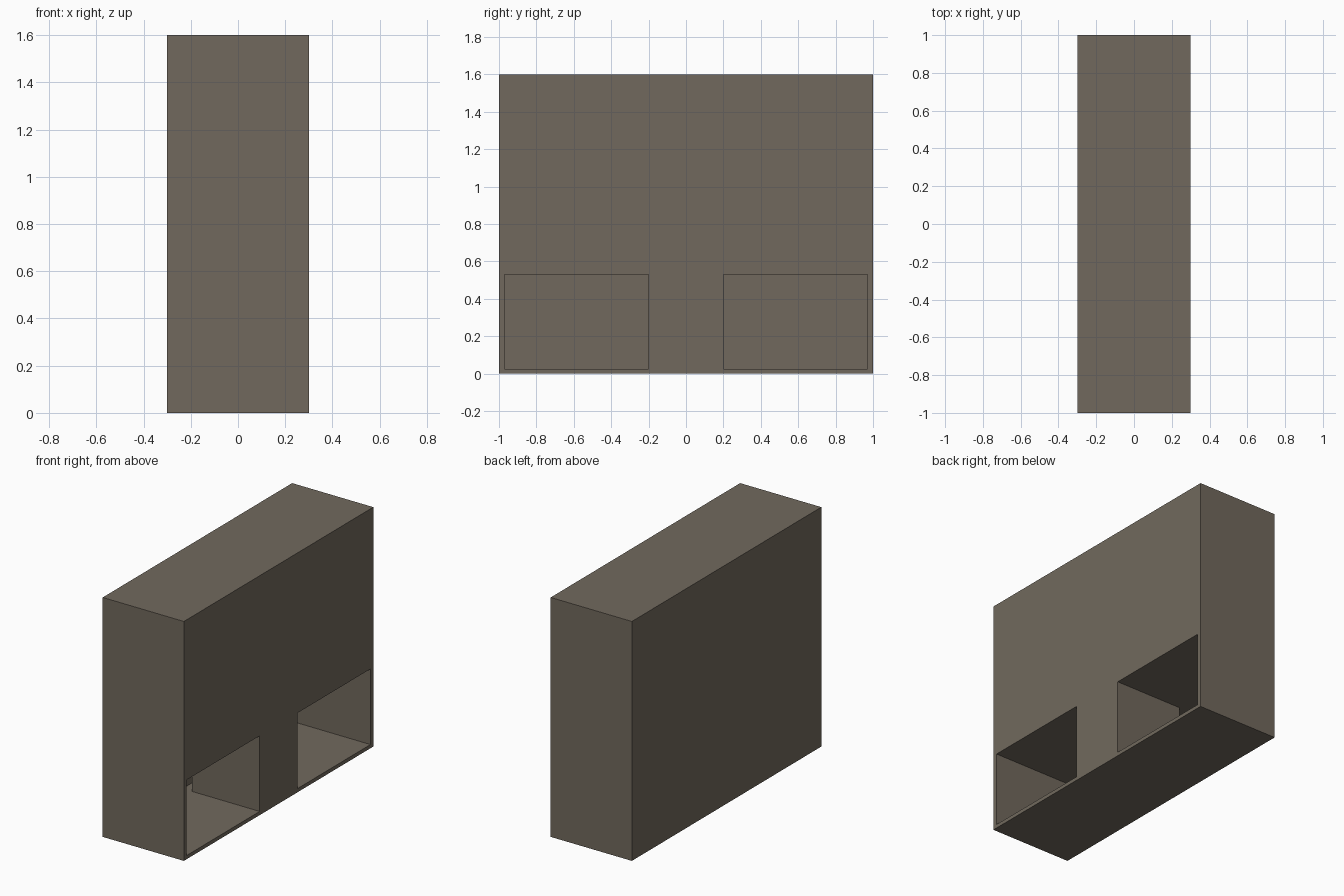
import bpy

if "Cube" in bpy.data.objects:
    bpy.data.objects.remove(bpy.data.objects["Cube"])

stone = bpy.data.materials.new("warm_grey_brown")
stone.diffuse_color = (0.165, 0.141, 0.11, 1)
stone.use_nodes = True
stone.node_tree.nodes["Principled BSDF"].inputs["Base Color"].default_value = stone.diffuse_color


def box(name, lo, hi):
    """Axis-aligned box between two corners."""
    bpy.ops.mesh.primitive_cube_add(size=1)
    ob = bpy.context.object
    ob.name = name
    for v in ob.data.vertices:
        v.co = [(a + b) / 2 + c * (b - a) for a, b, c in zip(lo, hi, v.co)]
    ob.data.materials.append(stone)
    return ob


# Main block with one wide low recess, open on the +x side
block = box("main_block", (-0.3, -1, 0), (0.3, 1, 1.6))
cutter = box("recess_cutter", (-0.27, -0.97, 0.025), (0.4, 0.97, 0.53))
cutter.hide_render = True
cut = block.modifiers.new("recess", 'BOOLEAN')
cut.operation = 'DIFFERENCE'
cut.solver = 'EXACT'
cut.object = cutter
bpy.context.view_layer.objects.active = block
bpy.ops.object.modifier_apply(modifier=cut.name)
bpy.data.objects.remove(cutter, do_unlink=True)

# Central pillar splits the opening, leaving a gap behind it
box("centre_pillar", (-0.2, -0.2, 0.025), (0.3, 0.2, 0.53))
